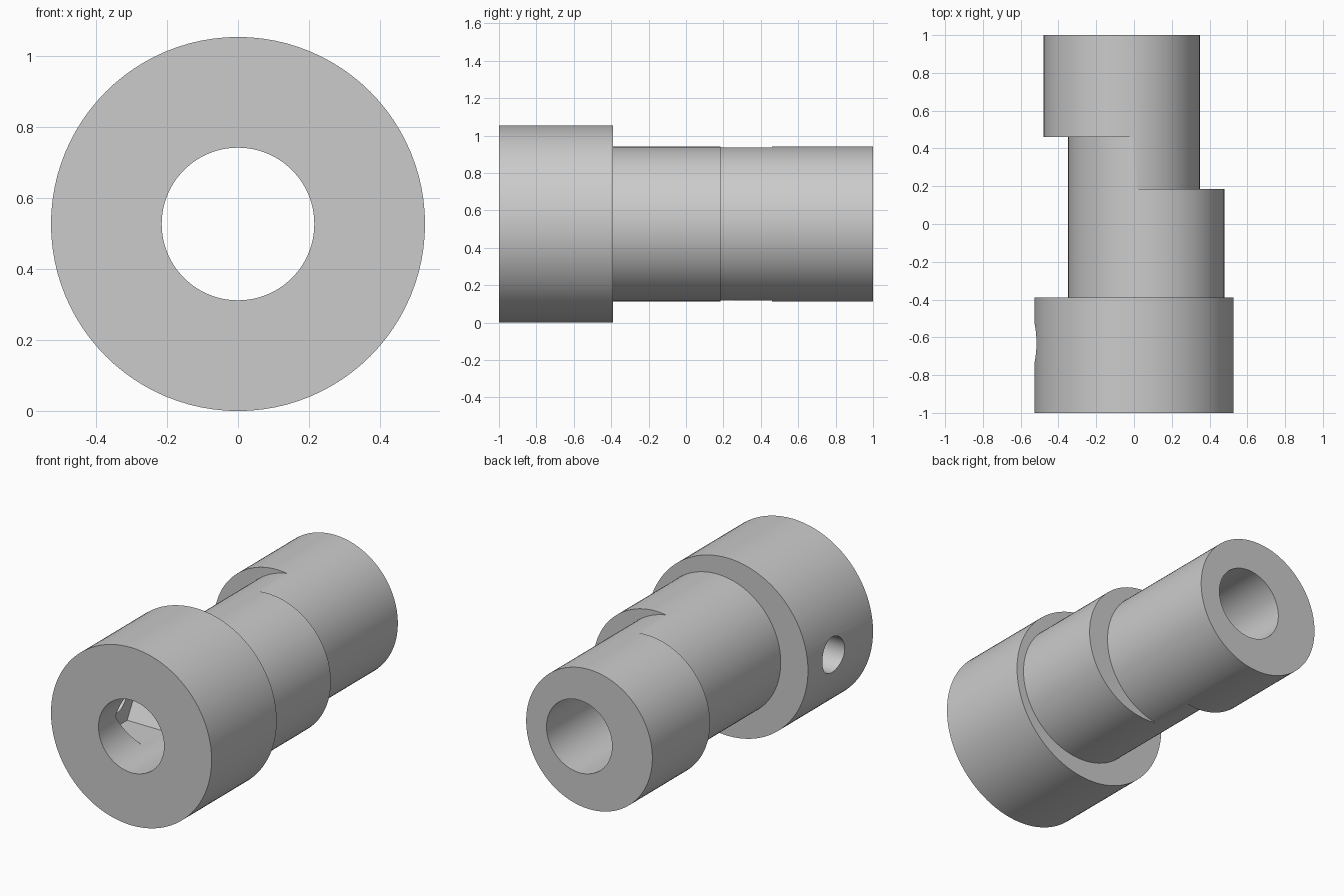
import bpy
import bmesh
from math import pi, radians, acos, cos, sin

AXIS_Z = 0.527      # height of the shaft axis
HOLE_Y = -0.63      # position of the set screw along the shaft
STEPS = 48          # segments in half a ring

if "Cube" in bpy.data.objects:
    bpy.data.objects.remove(bpy.data.objects["Cube"], do_unlink=True)

COLOUR = (0.6, 0.6, 0.6, 1)
grey = bpy.data.materials.new("plain_grey")
grey.use_nodes = True
grey.diffuse_color = COLOUR
grey.node_tree.nodes["Principled BSDF"].inputs["Base Color"].default_value = COLOUR


def ring(left, right):
    """Closed outline: left half of one circle, right half of another.
    Each circle is (radius, x offset); the halves meet at x = 0."""
    points = []
    for (radius, x), turn in ((left, 0), (right, pi)):
        top = acos(-x / radius)
        start = top - turn * 2 * top / pi if turn else top
        if turn:
            start, end = -top, top
        else:
            start, end = top, 2 * pi - top
        for i in range(STEPS):
            a = start + (end - start) * i / STEPS
            points.append((x + radius * cos(a), AXIS_Z + radius * sin(a)))
    return points


# Outlines of the shaft sections
front_circle, rear_circle = (0.414, 0.0655), (0.414, -0.0655)
front_lobe = ring(front_circle, front_circle)
neck = ring(front_circle, rear_circle)
rear_lobe = ring(rear_circle, rear_circle)
collar = ring((0.527, 0), (0.527, 0))
bore = ring((0.215, 0), (0.215, 0))

# Shaft skin: rings joined in order round the outside and back through the bore
chain = [(collar, -1), (collar, -0.39), (front_lobe, -0.39), (front_lobe, 0.185),
         (neck, 0.185), (neck, 0.46), (rear_lobe, 0.46), (rear_lobe, 1),
         (bore, 1), (bore, -1)]
bm = bmesh.new()
loops = [[bm.verts.new((x, y, z)) for x, z in outline] for outline, y in chain]
for k, a in enumerate(loops):
    b = loops[(k + 1) % len(loops)]
    for i in range(len(a)):
        j = (i + 1) % len(a)
        bm.faces.new((a[i], a[j], b[j], b[i]))
bmesh.ops.remove_doubles(bm, verts=bm.verts[:], dist=0.0001)
bmesh.ops.recalc_face_normals(bm, faces=bm.faces[:])
mesh = bpy.data.meshes.new("eccentric_shaft")
bm.to_mesh(mesh)
bm.free()
mesh.materials.append(grey)
shaft = bpy.data.objects.new("eccentric_shaft", mesh)
bpy.context.collection.objects.link(shaft)


def cut_across(name, radius, start, end, sides):
    """Cut a prism that runs from x = start to x = end out of the shaft."""
    bpy.ops.mesh.primitive_cylinder_add(
        vertices=sides, radius=radius, depth=end - start,
        location=((start + end) / 2, HOLE_Y, AXIS_Z), rotation=(0, pi / 2, 0))
    cutter = bpy.context.object
    cutter.name = name
    cutter.hide_render = True
    cutter.data.materials.append(grey)
    mod = shaft.modifiers.new(name, 'BOOLEAN')
    mod.operation, mod.solver, mod.object = 'DIFFERENCE', 'EXACT', cutter
    bpy.context.view_layer.objects.active = shaft
    bpy.ops.object.modifier_apply(modifier=mod.name)
    bpy.data.objects.remove(cutter, do_unlink=True)


# Captive hexagonal nut pocket inside the bore, and the set screw hole
cut_across("nut_pocket", 0.21, -0.36, 0.003, 6)
cut_across("screw_hole", 0.105, -0.7, -0.2, 48)

# Smooth round walls with crisp edges
bpy.ops.object.select_all(action='DESELECT')
shaft.select_set(True)
bpy.context.view_layer.objects.active = shaft
bpy.ops.object.shade_smooth_by_angle(angle=radians(30))
